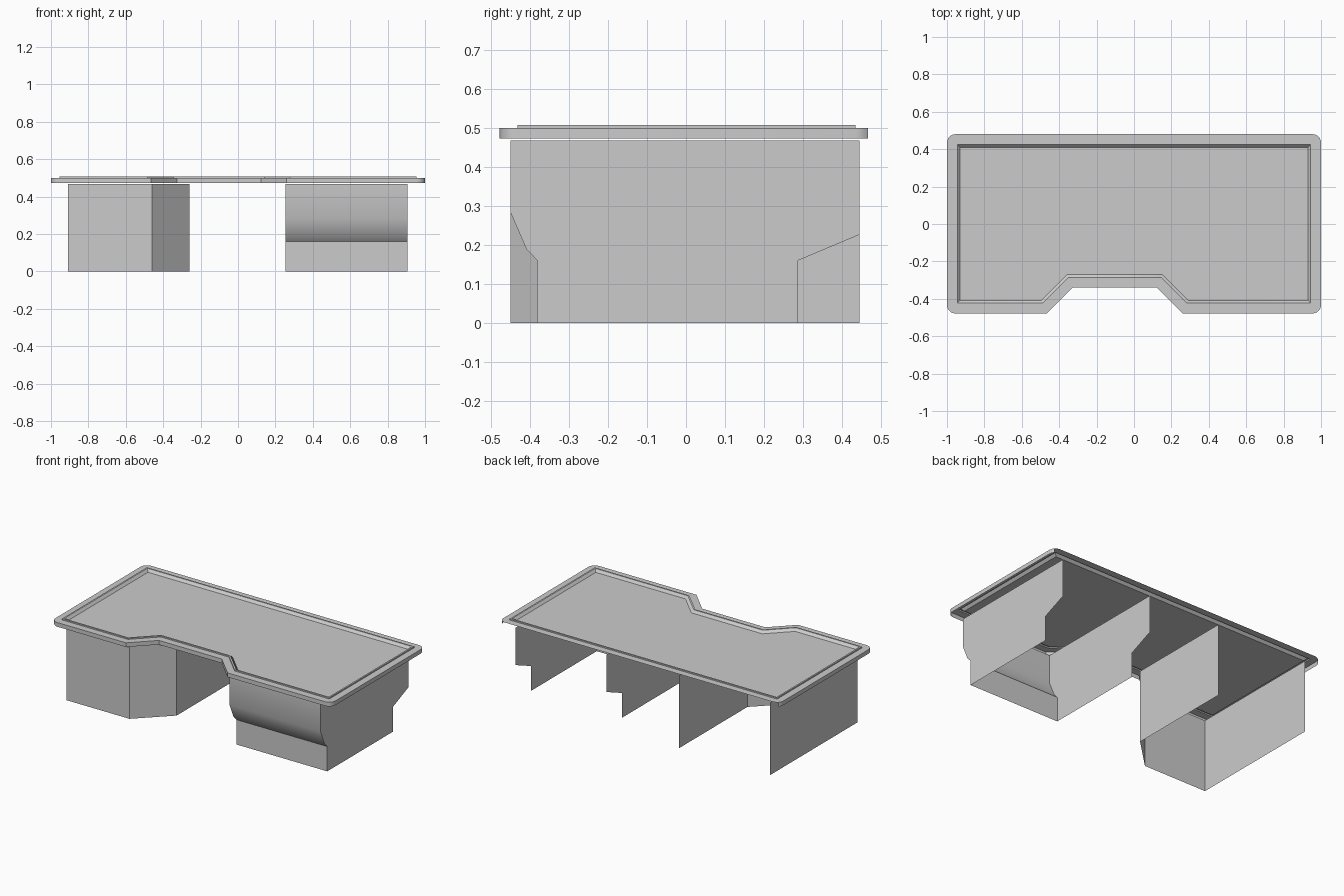
import bpy, bmesh, math
from mathutils import Vector

if "Cube" in bpy.data.objects:
    bpy.data.objects.remove(bpy.data.objects["Cube"])


def make_object(name, bm, angle=35):
    bmesh.ops.remove_doubles(bm, verts=bm.verts, dist=1e-5)
    mesh = bpy.data.meshes.new(name)
    bm.to_mesh(mesh)
    bm.free()
    ob = bpy.data.objects.new(name, mesh)
    bpy.context.collection.objects.link(ob)
    bpy.ops.object.select_all(action='DESELECT')
    bpy.context.view_layer.objects.active = ob
    ob.select_set(True)
    bpy.ops.object.shade_smooth_by_angle(angle=math.radians(angle))
    return ob


def inset_point(outline, i, d):
    """Mitred inset of a counter-clockwise outline."""
    a, b, c = (Vector(outline[(i + k) % len(outline)]) for k in (-1, 0, 1))
    u, v = (b - a).normalized(), (c - b).normalized()
    n1, n2 = Vector((-u.y, u.x)), Vector((-v.y, v.x))
    return b + (n1 + n2) * d / (1 + n1.dot(n2))


# desk top: rounded outer rim, raised bead, recessed writing surface
outline = [(-1, -.478), (-.465, -.478), (-.327, -.34), (.122, -.34),
           (.26, -.478), (1, -.478), (1, .48), (-1, .48)]
start_angle = {0: 180, 5: 270, 6: 0, 7: 90}
RADIUS, STEPS = .045, 6


def ring(d, z):
    pts = []
    for i in range(len(outline)):
        if i in start_angle:
            centre = inset_point(outline, i, max(d, RADIUS))
            r = max(RADIUS - d, 0)
            for k in range(STEPS + 1):
                t = math.radians(start_angle[i] + 90 * k / STEPS)
                pts.append((centre.x + r * math.cos(t), centre.y + r * math.sin(t), z))
        else:
            p = inset_point(outline, i, d)
            pts.append((p.x, p.y, z))
    return pts


bm = bmesh.new()
rows = [[bm.verts.new(p) for p in ring(d, z)] for d, z in
        [(0, .473), (0, .5), (.045, .5), (.045, .508), (.055, .508), (.07, .492)]]
n = len(rows[0])
for level, (lo, hi) in enumerate(zip(rows, rows[1:])):
    for i in range(n):
        j = (i + 1) % n
        # the rim has no apron along the back
        if level == 0 and (lo[i].co.y + lo[j].co.y) / 2 > .468:
            continue
        bm.faces.new((lo[i], lo[j], hi[j], hi[i]))
bm.faces.new(rows[-1])
bmesh.ops.remove_doubles(bm, verts=bm.verts, dist=1e-5)
bmesh.ops.delete(bm, geom=[v for v in bm.verts if not v.link_faces], context='VERTS')
make_object("desk_top", bm)

TOP = .468

# left pedestal: open-backed folded panel with an angled corner
bm = bmesh.new()
path = [(-.91, .445), (-.91, -.45), (-.46, -.45), (-.26, -.255), (-.26, .445)]
cols = [(bm.verts.new((x, y, 0)), bm.verts.new((x, y, TOP))) for x, y in path]
for a, b in zip(cols, cols[1:]):
    bm.faces.new((a[0], b[0], b[1], a[1]))
make_object("left_pedestal", bm)

# right pedestal: curved front between two profiled side panels
front = [(-.382, 0), (-.382, .16), (-.41, .19), (-.45, .282), (-.45, TOP)]
back = [(.445, TOP), (.445, .226), (.288, .16), (.288, 0)]
bm = bmesh.new()
sides = [[bm.verts.new((x, y, z)) for y, z in front + back] for x in (.255, .905)]
for k in range(len(front) - 1):
    bm.faces.new((sides[0][k], sides[1][k], sides[1][k + 1], sides[0][k + 1]))
bm.faces.new(sides[0])
bm.faces.new(sides[1][::-1])
bmesh.ops.recalc_face_normals(bm, faces=bm.faces)
make_object("right_pedestal", bm)
